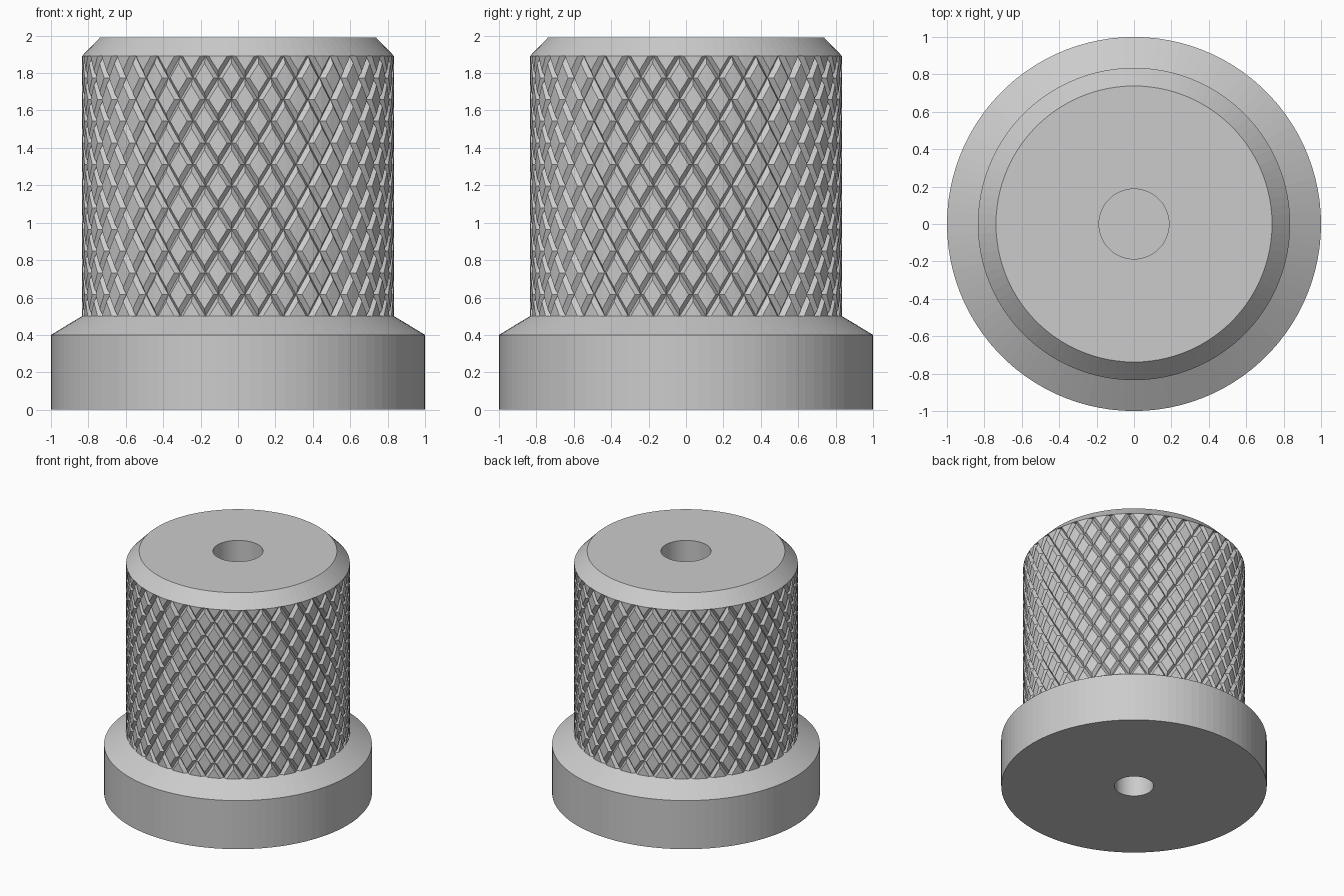
import bpy, bmesh, math
from mathutils import Matrix, Vector

if "Cube" in bpy.data.objects:
    bpy.data.objects.remove(bpy.data.objects["Cube"], do_unlink=True)

SIDES = 100
GRIP_R, GRIP_LOW, GRIP_HIGH = 0.835, 0.5, 1.89
GROOVES, TWIST, STEPS = 36, math.radians(60), 24
HALF_WIDTH, DEPTH, PHASE = 0.025, 0.025, math.radians(-2.4)

# One grey for the whole part
grey = bpy.data.materials.new("satin_grey")
grey.use_nodes = True
grey.diffuse_color = (0.6, 0.6, 0.6, 1)
grey.node_tree.nodes["Principled BSDF"].inputs["Base Color"].default_value = (0.6, 0.6, 0.6, 1)


def finish(bm, name):
    bmesh.ops.recalc_face_normals(bm, faces=bm.faces)
    mesh = bpy.data.meshes.new(name)
    bm.to_mesh(mesh)
    bm.free()
    mesh.materials.append(grey)
    obj = bpy.data.objects.new(name, mesh)
    bpy.context.collection.objects.link(obj)
    return obj


def lathe(name, profile):
    bm = bmesh.new()
    verts = [bm.verts.new((r, 0, z)) for r, z in profile]
    edges = [bm.edges.new(pair) for pair in zip(verts, verts[1:])]
    bmesh.ops.spin(bm, geom=verts + edges, cent=(0, 0, 0), axis=(0, 0, 1),
                   angle=math.tau, steps=SIDES, use_duplicate=False)
    bmesh.ops.remove_doubles(bm, verts=bm.verts, dist=0.0005)
    return finish(bm, name)


def groove_cutter(name, hand):
    """Twisted V-shaped prisms around the grip, all turning the same way."""
    bm = bmesh.new()
    over = 0.02
    wide = HALF_WIDTH * (DEPTH + over) / DEPTH
    section = [Vector((GRIP_R - DEPTH, 0, 0)),
               Vector((GRIP_R + over, wide, 0)),
               Vector((GRIP_R + over, -wide, 0))]
    for g in range(GROOVES):
        start = -math.pi / 2 + PHASE + math.tau * g / GROOVES
        rings = []
        for s in range(STEPS + 1):
            t = s / STEPS
            turn = Matrix.Rotation(start + hand * TWIST * t, 3, "Z")
            lift = Vector((0, 0, GRIP_LOW + (GRIP_HIGH - GRIP_LOW) * t))
            rings.append([bm.verts.new(turn @ p + lift) for p in section])
        for a, b in zip(rings, rings[1:]):
            for i in range(3):
                j = (i + 1) % 3
                bm.faces.new((a[i], a[j], b[j], b[i]))
        bm.faces.new(rings[0])
        bm.faces.new(rings[-1])
    bmesh.ops.triangulate(bm, faces=bm.faces)
    return finish(bm, name)


# Flanged knob with a blind hole in each end
knob = lathe("knurled_knob", [
    (0, 0.8), (0.147, 0.8), (0.147, 0), (1, 0), (1, 0.4),
    (GRIP_R, GRIP_LOW), (GRIP_R, GRIP_HIGH), (0.738, 1.99),
    (0.187, 1.99), (0.187, 1.4), (0, 1.4)])

# Crossing helical grooves cut the diamond grip
bpy.context.view_layer.objects.active = knob
for name, hand in (("right_hand_grooves", 1), ("left_hand_grooves", -1)):
    cutter = groove_cutter(name, hand)
    cutter.hide_render = True
    cut = knob.modifiers.new(name, "BOOLEAN")
    cut.operation = "DIFFERENCE"
    cut.solver = "MANIFOLD"
    cut.object = cutter
    bpy.ops.object.modifier_apply(modifier=cut.name)
    bpy.data.objects.remove(cutter, do_unlink=True)
